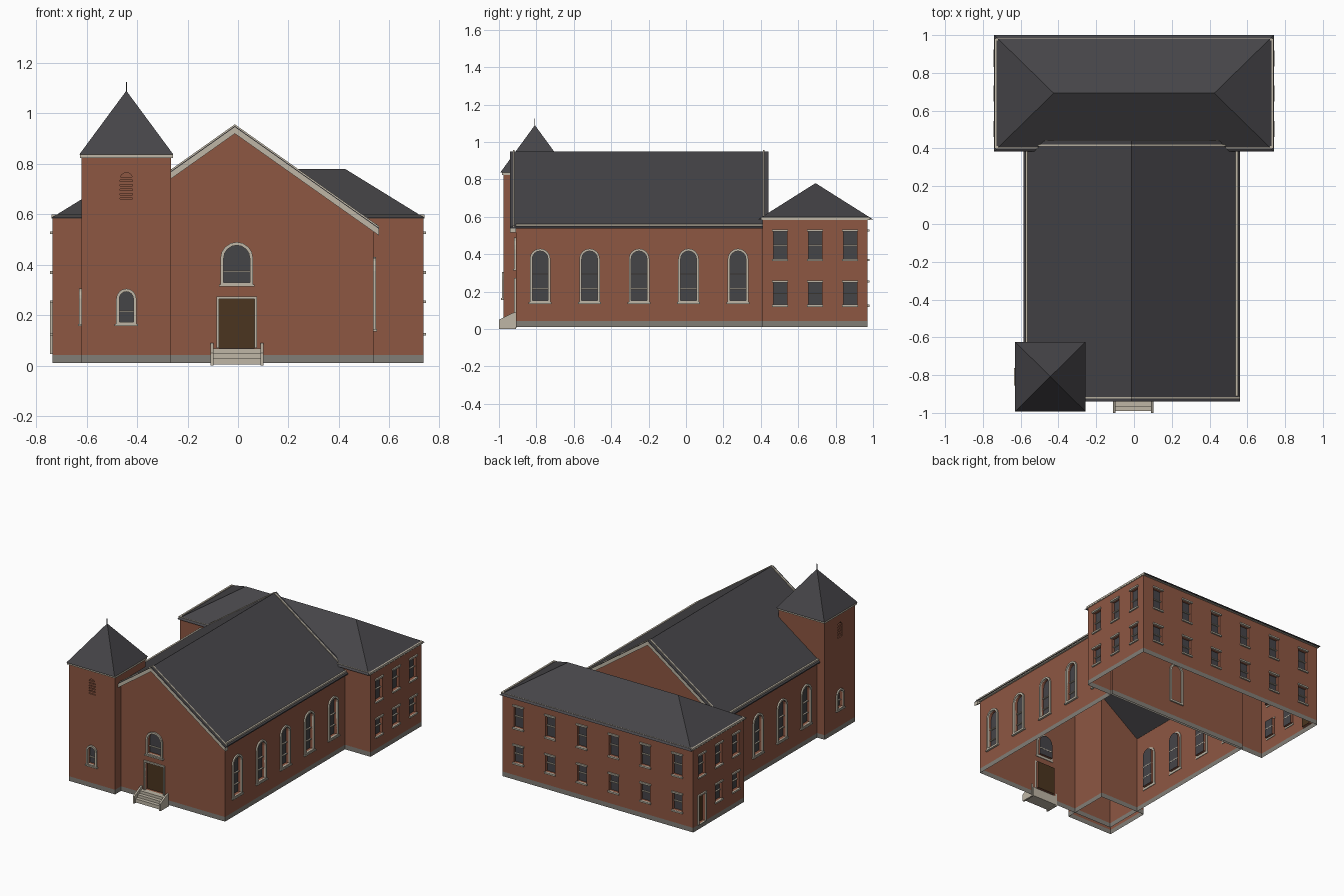
import bpy, bmesh
from math import sin, cos, pi
from mathutils import Matrix

cube = bpy.data.objects.get("Cube")
if cube:
    bpy.data.objects.remove(cube)


def material(name, r, g, b):
    m = bpy.data.materials.new(name)
    m.use_nodes = True
    m.diffuse_color = (r, g, b, 1)
    bsdf = next(n for n in m.node_tree.nodes if n.type == 'BSDF_PRINCIPLED')
    bsdf.inputs["Base Color"].default_value = (r, g, b, 1)
    return m


brick = material("brick", .27, .095, .055)
stone = material("grey stone", .22, .205, .18)
slate = material("dark slate", .06, .058, .064)
wood = material("dark wood", .07, .036, .014)
trim = material("cream trim", .52, .47, .38)
WALL_MATS = [brick, stone, slate, wood]
BRICK, STONE, GLASS, WOOD = range(4)
FRONT, RIGHT, BACK, LEFT = 0, pi / 2, pi, -pi / 2


def make(name, bm, mats):
    bmesh.ops.recalc_face_normals(bm, faces=bm.faces)
    me = bpy.data.meshes.new(name)
    bm.to_mesh(me)
    bm.free()
    for m in mats:
        me.materials.append(m)
    ob = bpy.data.objects.new(name, me)
    bpy.context.scene.collection.objects.link(ob)
    return ob


def on_wall(side, wall, u):
    """Frame on a wall: x runs along it, -y points out of it."""
    return Matrix.Rotation(side, 4, 'Z') @ Matrix.Translation((u, -wall, 0))


def loop(bm, pts, d, M):
    return [bm.verts.new(M @ Matrix.Translation((u, -d, z)).translation) for u, z in pts]


def prism(bm, pts, d0, d1, M=Matrix(), back=0):
    a, b = loop(bm, pts, d0, M), loop(bm, pts, d1, M)
    bm.faces.new(a).material_index = back
    bm.faces.new(b)
    for i in range(len(a)):
        bm.faces.new((a[i - 1], a[i], b[i], b[i - 1]))


def ring(bm, outer, inner, d0, d1, M):
    loops = [loop(bm, p, d, M) for p, d in
             ((outer, d0), (outer, d1), (inner, d1), (inner, d0))]
    for k in range(4):
        p, q = loops[k - 1], loops[k]
        for i in range(len(p)):
            bm.faces.new((p[i - 1], p[i], q[i], q[i - 1]))


def rect(x0, x1, z0, z1):
    return [(x0, z0), (x1, z0), (x1, z1), (x0, z1)]


def box(bm, x0, x1, y0, y1, z0, z1):
    prism(bm, rect(x0, x1, z0, z1), -y1, -y0)


def rim(bm, x0, x1, y0, y1, z0, z1, t):
    box(bm, x0, x1, y0, y0 + t, z0, z1)
    box(bm, x0, x1, y1 - t, y1, z0, z1)
    box(bm, x0, x0 + t, y0 + t, y1 - t, z0, z1)
    box(bm, x1 - t, x1, y0 + t, y1 - t, z0, z1)


def opening(hw, z0, z1, arched):
    if not arched:
        return rect(-hw, hw, z0, z1)
    arc = [(hw * cos(pi * i / 8), z1 - hw + hw * sin(pi * i / 8)) for i in range(9)]
    return [(-hw, z0), (hw, z0)] + arc


def bars(bm, hw, heights, M):
    for z in heights:
        prism(bm, rect(-hw, hw, z - .003, z + .003), -.021, -.01, M)


def framed(cut, bm, M, hw, z0, z1, f, arched=True, fill=GLASS, mid=(), sill=True):
    """Recessed opening with a raised frame, glazing bars and sill."""
    inner = opening(hw, z0, z1, arched)
    prism(cut, inner, -.02, .02, M, fill)
    ring(bm, opening(hw + f, z0 - (f if sill else 0), z1 + f, arched), inner, -.004, .01, M)
    bars(bm, hw, mid, M)
    if sill:
        prism(bm, rect(-hw - f - .006, hw + f + .006, z0 - f - .004, z0 - f + .005), -.004, .014, M)


def sash(cut, bm, M, z0, z1, hw=.036):
    """Square window with lintel and sill."""
    prism(cut, rect(-hw, hw, z0, z1), -.02, .02, M, GLASS)
    bars(bm, hw, [(z0 + z1) / 2], M)
    for z in (z0 - .011, z1):
        prism(bm, rect(-hw - .006, hw + .006, z, z + .011), -.004, .01, M)


def walls(name, body, cut):
    """Cut the openings, open the shell above and below, colour the footing."""
    ob = make(name, body, WALL_MATS)
    cutter = make(name + "_cutter", cut, WALL_MATS)
    cutter.hide_render = True
    mod = ob.modifiers.new("openings", 'BOOLEAN')
    mod.operation, mod.solver, mod.object = 'DIFFERENCE', 'EXACT', cutter
    dg = bpy.context.evaluated_depsgraph_get()
    bm = bmesh.new()
    bm.from_mesh(ob.evaluated_get(dg).to_mesh())
    ob.modifiers.clear()
    bpy.data.objects.remove(cutter)
    caps = [f for f in bm.faces if abs(f.normal.z) > .3 and f.calc_area() > .1]
    bmesh.ops.delete(bm, geom=caps, context='FACES')
    bmesh.ops.bisect_plane(bm, geom=bm.verts[:] + bm.edges[:] + bm.faces[:],
                           plane_co=(0, 0, .042), plane_no=(0, 0, 1))
    for f in bm.faces:
        if f.calc_center_median().z < .042:
            f.material_index = STONE
    bm.to_mesh(ob.data)
    bm.free()


def hip_roof(name, cx, cy, hx, hy, z0, z1, r):
    bm = bmesh.new()
    a, b, c, d = [bm.verts.new((cx + sx * hx, cy + sy * hy, z0))
                  for sx, sy in ((-1, -1), (1, -1), (1, 1), (-1, 1))]
    if r:
        p, q = [bm.verts.new((cx + s * r, cy, z1)) for s in (-1, 1)]
        faces = ((a, b, q, p), (b, c, q), (c, d, p, q), (d, a, p), (d, c, b, a))
    else:
        p = bm.verts.new((cx, cy, z1))
        faces = ((a, b, p), (b, c, p), (c, d, p), (d, a, p), (d, c, b, a))
    for f in faces:
        bm.faces.new(f)
    return make(name, bm, [slate])


MID, HALF, SLOPE = -.0125, .5725, .707


def chevron(bm, top, thick, y0, y1):
    drop = HALF * SLOPE
    pts = [(MID - HALF, top - drop), (MID, top), (MID + HALF, top - drop),
           (MID + HALF, top - drop - thick), (MID, top - thick), (MID - HALF, top - drop - thick)]
    prism(bm, pts, -y1, -y0)


# Nave walls with arched windows and the front door
body, cut, frames = bmesh.new(), bmesh.new(), bmesh.new()
prism(body, [(-.5625, .01), (.5375, .01), (.5375, .551), (MID, .94), (-.5625, .551)], -.425, .91)
for i in range(5):
    y = -.78 + .2645 * i
    sides = [(RIGHT, .5375, y)] + ([(LEFT, .5625, -y)] if i else [])
    for side in sides:
        framed(cut, frames, on_wall(*side), .042, .152, .417, .013, mid=(.215, .295))
door = on_wall(FRONT, .91, -.005)
framed(cut, frames, door, .052, .33, .477, .013, mid=(.375,))
framed(cut, frames, door, .07, .07, .264, .01, arched=False, fill=WOOD, sill=False)
ring(frames, opening(.055, .139, .43, True), opening(.042, .152, .417, True),
     -.004, .01, on_wall(BACK, .425, 0))
walls("nave_walls", body, cut)

# Tower walls with arched windows and louvred openings
body, cut, slats = bmesh.new(), bmesh.new(), bmesh.new()
TX, TY = -.443, -.808
box(body, -.62, -.265, -.975, -.641, .01, .83)
for side in ((FRONT, .975, TX), (LEFT, .62, -TY)):
    M = on_wall(*side)
    framed(cut, frames, M, .028, .172, .293, .012, mid=(.215,))
    prism(cut, opening(.025, .66, .765, True), -.015, .02, M, BRICK)
    for k in range(5):
        prism(slats, rect(-.025, .025, .664 + .018 * k, .676 + .018 * k), -.016, -.003, M)
walls("tower_walls", body, cut)
make("tower_louvres", slats, [brick])

# Rear block walls with two rows of windows and a side door
body, cut = bmesh.new(), bmesh.new()
box(body, -.735, .735, .41, .97, .01, .587)
rows = ((.13, .248), (.375, .521))
for z0, z1 in rows:
    for k in range(6):
        sash(cut, frames, on_wall(BACK, .97, -.6125 + .245 * k), z0, z1)
    for y in (.503, .69, .877):
        sash(cut, frames, on_wall(RIGHT, .735, y), z0, z1)
        if y < .8 or z0 > .3:
            sash(cut, frames, on_wall(LEFT, .735, -y), z0, z1)
framed(cut, frames, on_wall(LEFT, .735, -.877), .036, .045, .24, .01,
       arched=False, fill=WOOD, sill=False)
walls("rear_block_walls", body, cut)
make("window_and_door_frames", frames, [trim])

# Roofs
bm = bmesh.new()
chevron(bm, .95, .008, -.94, .44)
make("nave_roof", bm, [slate])
hip_roof("rear_block_roof", 0, .6925, .74, .3075, .586, .78, .425)
hip_roof("tower_roof", TX, TY, .186, .184, .838, 1.09, 0)
bm = bmesh.new()
box(bm, TX - .002, TX + .002, TY - .002, TY + .002, 1.08, 1.125)
make("tower_finial", bm, [slate])

# Rake boards, gutters and cornices
bm = bmesh.new()
chevron(bm, .946, .026, -.941, -.908)
chevron(bm, .957, .02, -.925, -.916)
chevron(bm, .946, .026, .42, .441)
chevron(bm, .957, .02, .412, .421)
for s in (-1, 1):
    x = MID + s * .557
    box(bm, x - .006, x + .006, -.91, .41, .537, .562)
make("nave_trim", bm, [trim])
bm = bmesh.new()
rim(bm, -.739, .739, .401, .983, .583, .599, .012)
make("rear_block_cornice", bm, [trim])
bm = bmesh.new()
rim(bm, -.627, -.258, -.985, -.631, .824, .839, .012)
make("tower_cornice", bm, [trim])

# Front steps with sloping side walls
bm = bmesh.new()
for k in range(3):
    box(bm, -.1, .09, -.99 + .025 * k, -.905, .005, .03 + .019 * k)
for x in (-.11, .09):
    M = Matrix.Translation((x, 0, 0)) @ Matrix.Rotation(RIGHT, 4, 'Z')
    prism(bm, [(-1, 0), (-.908, 0), (-.908, .09), (-.93, .085), (-1, .05)], 0, .012, M)
make("front_steps", bm, [trim])
